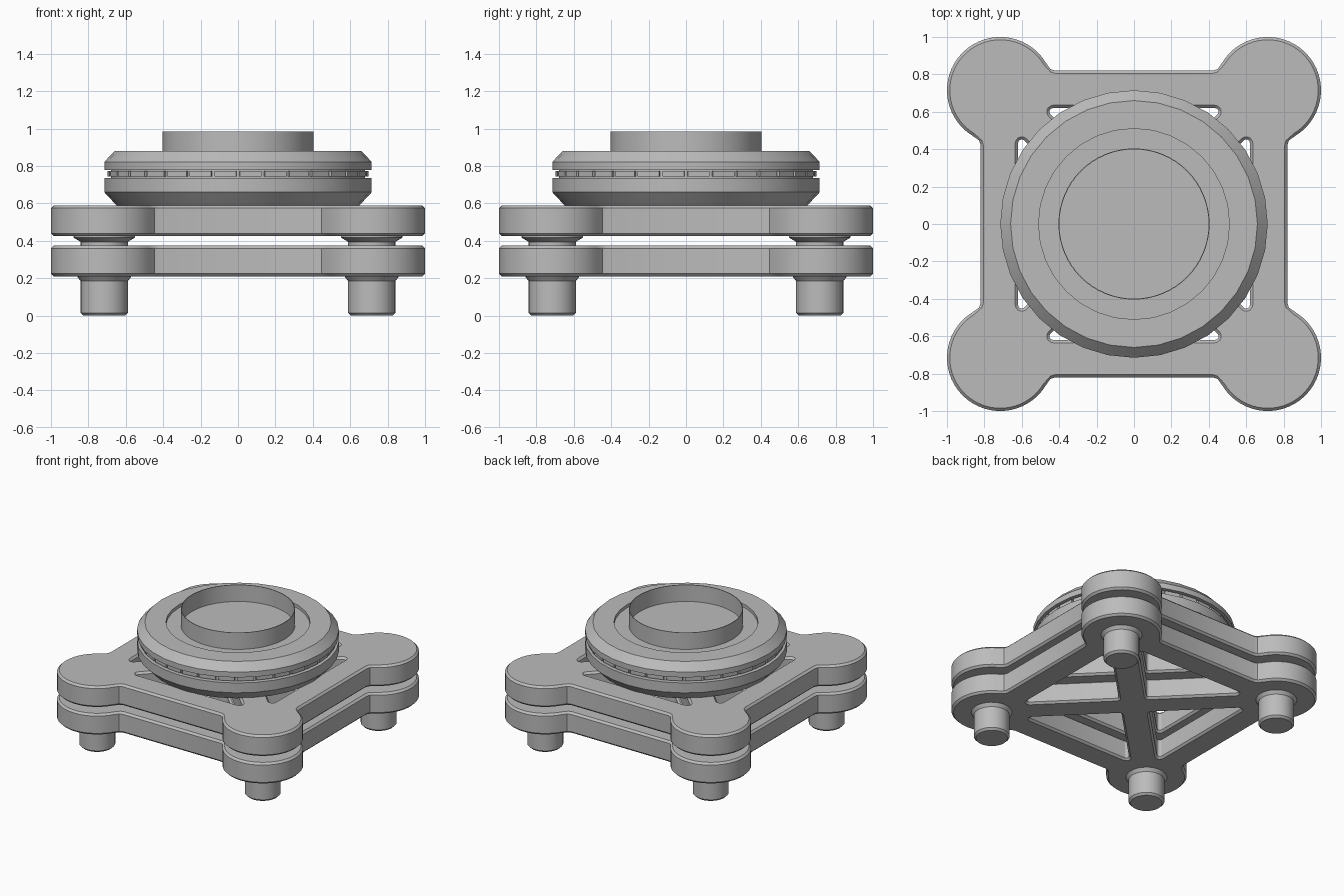
import bpy, bmesh
from math import sin, cos, pi, radians, sqrt
from mathutils import Matrix, Vector

if "Cube" in bpy.data.objects:
    bpy.data.objects.remove(bpy.data.objects["Cube"])

grey = bpy.data.materials.new("plain grey")
grey.use_nodes = True
COLOUR = (0.5, 0.5, 0.5, 1)
grey.diffuse_color = COLOUR
grey.node_tree.nodes["Principled BSDF"].inputs["Base Color"].default_value = COLOUR


def finish(name, bm, closed=True):
    """Turn a bmesh into a smooth shaded object."""
    bmesh.ops.remove_doubles(bm, verts=bm.verts, dist=1e-5)
    if closed:
        bmesh.ops.recalc_face_normals(bm, faces=bm.faces)
    mesh = bpy.data.meshes.new(name)
    bm.to_mesh(mesh)
    bm.free()
    mesh.materials.append(grey)
    obj = bpy.data.objects.new(name, mesh)
    bpy.context.collection.objects.link(obj)
    bpy.ops.object.select_all(action='DESELECT')
    obj.select_set(True)
    bpy.context.view_layer.objects.active = obj
    bpy.ops.object.shade_smooth_by_angle(angle=radians(30))
    return obj


def bridge(bm, low, high):
    n = len(low)
    for i in range(n):
        j = (i + 1) % n
        bm.faces.new((low[i], low[j], high[j], high[i]))


def lathe(name, profile, segments, x=0, y=0, loop=False):
    """Revolve (radius, height) points about a vertical axis."""
    bm = bmesh.new()
    rings = []
    for r, z in profile:
        angles = [2 * pi * i / segments for i in range(segments)]
        rings.append([bm.verts.new((x + r * cos(a), y + r * sin(a), z)) for a in angles])
    for low, high in zip(rings, rings[1:]):
        bridge(bm, low, high)
    if loop:
        bridge(bm, rings[-1], rings[0])
    return finish(name, bm)


def arc(cx, cy, r, start, end, steps):
    angles = [radians(start + (end - start) * i / steps) for i in range(steps + 1)]
    return [(cx + r * cos(a), cy + r * sin(a)) for a in angles]


def quarter_turn(points, k):
    turn = Matrix.Rotation(k * pi / 2, 2)
    return [tuple(turn @ Vector(p)) for p in points]


LOBE = 0.715        # centre of each corner lobe and post
CHAMFER = 0.015


def plate_outline(inset):
    """Square frame with a round lobe on each corner."""
    e = 0.82 - inset
    corner = [(e, 0.42), (e + 0.008, 0.447)]
    corner += arc(LOBE, LOBE, 0.285 - inset, -59, 149, 30)
    corner += [(0.447, e + 0.008), (0.42, e)]
    return [p for k in range(4) for p in quarter_turn(corner, k)]


def plate_window(inset, k):
    """Rounded triangle between two diagonal braces."""
    r = 0.02
    top, apex = 0.62 - r, 0.14 + r * sqrt(2)
    half = top - apex
    pts = arc(0, apex, r + inset, 225, 315, 4)
    pts += arc(half, top, r + inset, -45, 90, 5)
    pts += arc(-half, top, r + inset, 90, 225, 5)
    return quarter_turn(pts, k)


def plate(name, z0, z1):
    bm = bmesh.new()
    levels = [(CHAMFER, z0), (0, z0 + CHAMFER), (0, z1 - CHAMFER), (CHAMFER, z1)]
    shapes = [plate_outline]
    shapes += [lambda d, k=k: plate_window(d, k) for k in range(4)]
    bottom, top = [], []
    for shape in shapes:
        rings = [[bm.verts.new((x, y, z)) for x, y in shape(d)] for d, z in levels]
        for low, high in zip(rings, rings[1:]):
            bridge(bm, low, high)
        bottom.append(rings[0])
        top.append(rings[-1])
    # Flat caps, leaving the windows open
    for loops, up in ((bottom, -1), (top, 1)):
        edges = [bm.edges.get((ring[i - 1], ring[i])) for ring in loops for i in range(len(ring))]
        bmesh.ops.triangle_fill(bm, edges=edges, normal=(0, 0, up), use_beauty=True)
    return finish(name, bm)


plate("lower_plate", 0.21, 0.375)
plate("upper_plate", 0.425, 0.59)

# Corner posts with flared collars under each plate
post = [(0, 0), (0.112, 0), (0.127, 0.015), (0.127, 0.185), (0.147, 0.212),
        (0.127, 0.22), (0.127, 0.395), (0.165, 0.418), (0.165, 0.43), (0, 0.43)]
for side, sx in (("right", -1), ("left", 1)):
    for end, sy in (("front", -1), ("back", 1)):
        lathe(f"{end}_{side}_post", post, 32, sx * LOBE, sy * LOBE)

# Round turntable with a groove about its middle and a shallow top recess
lathe("turntable", [(0, 0.585), (0.645, 0.585), (0.715, 0.66), (0.715, 0.737),
                    (0.68, 0.737), (0.68, 0.78), (0.715, 0.78), (0.715, 0.822),
                    (0.66, 0.88), (0.51, 0.88), (0.51, 0.855), (0, 0.855)], 32)

# Thin open collar on top
lathe("top_collar", [(0.404, 0.85), (0.404, 0.985), (0.399, 0.985), (0.399, 0.85)],
      64, loop=True)

# Row of small blocks set in the groove
bm = bmesh.new()
COUNT = 32
for i in range(COUNT):
    place = (Matrix.Rotation(2 * pi * (i + 0.5) / COUNT, 4, 'Z')
             @ Matrix.Translation((0.68, 0, 0.759))
             @ Matrix.Diagonal((0.03, 0.118, 0.028, 1)))
    bmesh.ops.create_cube(bm, size=1, matrix=place)
finish("groove_blocks", bm)
